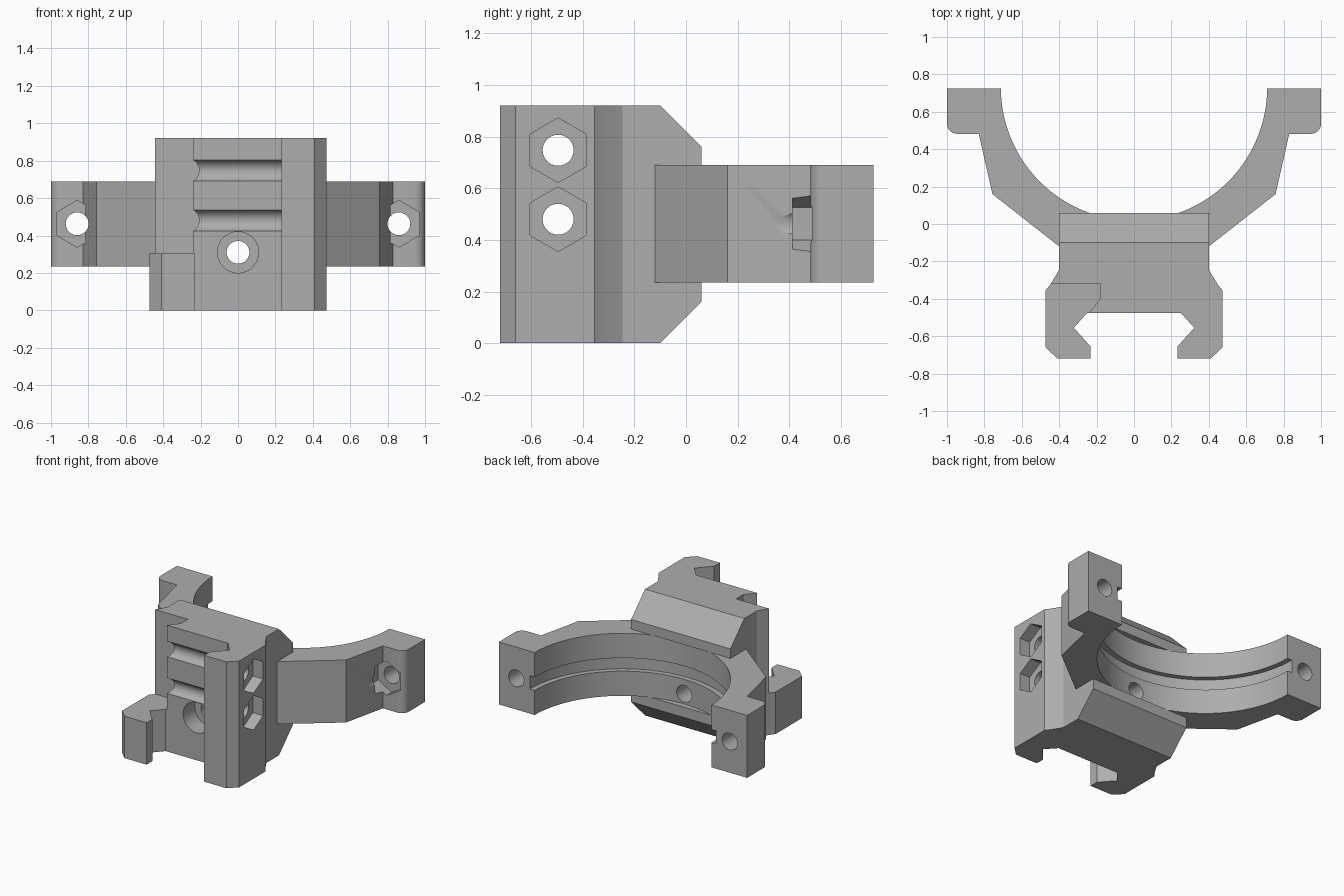
import bpy, bmesh, math
from mathutils import Vector

if "Cube" in bpy.data.objects:
    bpy.data.objects.remove(bpy.data.objects["Cube"])

grey = bpy.data.materials.new("mid grey")
grey.use_nodes = True
color = (0.42, 0.42, 0.42, 1)
grey.diffuse_color = color
grey.node_tree.nodes["Principled BSDF"].inputs["Base Color"].default_value = color

# Maps (u, v, depth) to x, y, z for an extrusion along each axis
PLACE = {"x": lambda u, v, d: (d, u, v),
         "y": lambda u, v, d: (u, d, v),
         "z": lambda u, v, d: (u, v, d)}


def prism(name, points, axis, lo, hi):
    """Extrude a closed profile along an axis."""
    bm = bmesh.new()
    face = bm.faces.new([bm.verts.new(PLACE[axis](u, v, lo)) for u, v in points])
    new = bmesh.ops.extrude_face_region(bm, geom=[face])["geom"]
    shift = Vector(PLACE[axis](0, 0, hi - lo))
    bmesh.ops.translate(bm, vec=shift, verts=[g for g in new if isinstance(g, bmesh.types.BMVert)])
    bmesh.ops.recalc_face_normals(bm, faces=bm.faces)
    mesh = bpy.data.meshes.new(name)
    bm.to_mesh(mesh)
    bm.free()
    mesh.materials.append(grey)
    obj = bpy.data.objects.new(name, mesh)
    bpy.context.collection.objects.link(obj)
    return obj


def arc(u, v, r, sides, start=0.0, sweep=360.0, closed=True):
    n = sides if closed else sides + 1
    return [(u + r * math.cos(math.radians(start + sweep * i / sides)),
             v + r * math.sin(math.radians(start + sweep * i / sides))) for i in range(n)]


def combine(body, tool, operation="DIFFERENCE"):
    """Apply a boolean and discard the tool."""
    mod = body.modifiers.new("bool", "BOOLEAN")
    mod.operation, mod.object, mod.solver = operation, tool, "EXACT"
    bpy.context.view_layer.objects.active = body
    bpy.ops.object.modifier_apply(modifier=mod.name)
    bpy.data.objects.remove(tool)


def mirrored(half):
    return half + [(-x, y) for x, y in reversed(half)]


H = 0.92                 # clamp height
LOW, HIGH = 0.235, 0.69  # cradle height range
MID = (LOW + HIGH) / 2
END = 0.725              # back plane of the cradle

# Rail clamp with two hooked jaws
clamp_half = [(0.4, 0.06), (0.4, -0.245), (0.445, -0.32), (0.472, -0.355), (0.472, -0.66),
              (0.41, -0.72), (0.232, -0.72), (0.232, -0.655), (0.322, -0.555), (0.25, -0.475)]
body = prism("mount_body", mirrored(clamp_half), "z", 0, H)

# Sloped top and bottom edges at the back of the clamp
for flip in (False, True):
    wedge = [(-0.15, 0.97), (0.1, 0.72), (0.1, 0.97)]
    if flip:
        wedge = [(y, H - z) for y, z in wedge]
    combine(body, prism("wedge", wedge, "x", -0.6, 0.6))

# Upper part of one jaw is open for a separate clamping piece
jaw_gap = [(-0.7, -0.32), (-0.18, -0.32), (-0.18, -0.4), (-0.24, -0.475),
           (-0.2, -0.52), (-0.2, -0.9), (-0.7, -0.9)]
combine(body, prism("jaw_gap", jaw_gap, "z", 0.305, 1.1))

# Half-ring cradle with bolt flanges
cradle_half = ([(0.3, -0.12), (0.4, -0.12), (0.757, 0.16), (0.83, 0.482)]
               + arc(0.945, 0.537, 0.055, 8, -90, 90, False) + [(1.0, END)])
combine(body, prism("cradle", mirrored(cradle_half), "z", LOW, HIGH), "UNION")
combine(body, prism("ring_bore", arc(0, END + 0.005, 0.712, 128), "z", LOW, HIGH))
combine(body, prism("ring_groove", arc(0, END + 0.005, 0.75, 128), "z", MID - 0.048, MID + 0.048))

# Flange bolt holes and hexagonal nut pockets
for side in (-1, 1):
    x = 0.86 * side
    combine(body, prism("flange_hole", arc(x, MID, 0.061, 32), "y", 0.2, 0.9))
    combine(body, prism("flange_nut", arc(x, MID, 0.125, 6, 30), "y", 0.412, 0.54))

# Cross bolt holes with nut pockets on the solid jaw
for z in (0.48, 0.747):
    combine(body, prism("cross_hole", arc(-0.495, z, 0.06, 32), "x", -0.6, 0.6))
    combine(body, prism("cross_nut", arc(-0.495, z, 0.125, 6, 30), "x", 0.39, 0.6))

# Front screw hole with counterbore
combine(body, prism("screw_hole", arc(0, 0.31, 0.061, 32), "y", -0.8, 0.3))
combine(body, prism("counterbore", arc(0, 0.31, 0.11, 48), "y", -0.8, -0.34))

bpy.ops.object.select_all(action="DESELECT")
body.select_set(True)
bpy.context.view_layer.objects.active = body
bpy.ops.object.shade_smooth_by_angle(angle=math.radians(25))
